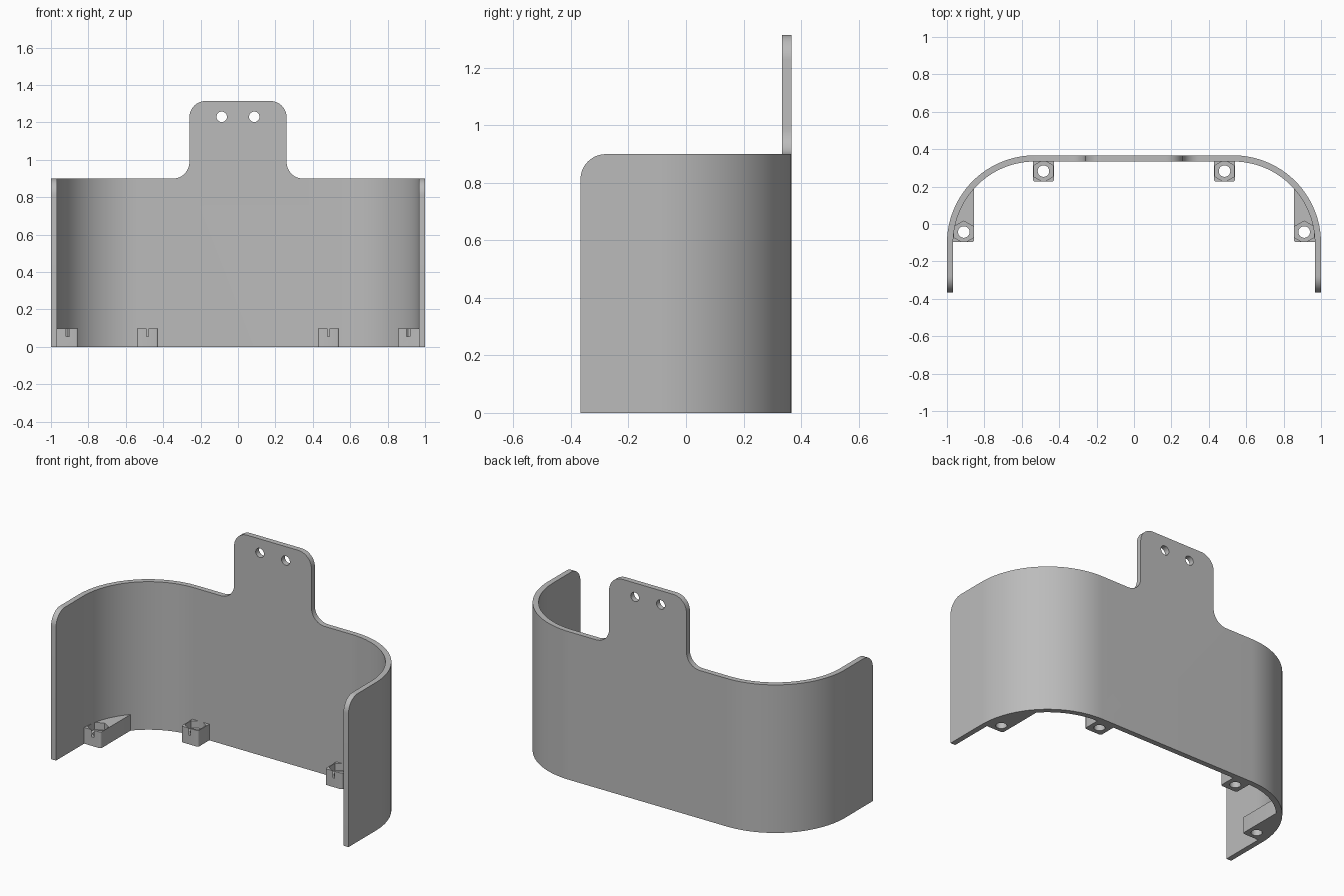
import bpy, bmesh
from math import sin, cos, pi, acos
from mathutils import Vector

if "Cube" in bpy.data.objects:
    bpy.data.objects.remove(bpy.data.objects["Cube"])

COLOR = (0.5, 0.5, 0.5, 1)
grey = bpy.data.materials.new("grey plastic")
grey.use_nodes = True
grey.diffuse_color = COLOR
grey.node_tree.nodes["Principled BSDF"].inputs["Base Color"].default_value = COLOR

HALF_Y, WALL, HEIGHT, TOP = 0.367, 0.033, 0.9, 1.315
RADIUS = 0.47
CX, CY = 1 - RADIUS, HALF_Y - RADIUS      # centre of the big rear bends


def arc(cx, cy, r, a0, a1, n):
    steps = [a0 + (a1 - a0) * i / n for i in range(n + 1)]
    return [(cx + r * cos(a), cy + r * sin(a)) for a in steps]


def mirrored(points):
    """Close a right-hand half outline with its reflection."""
    return points + [(-x, y) for x, y in reversed(points)]


def prism(name, outline, lo, hi, axis="z"):
    """Extrude a 2D outline along the given axis."""
    place = {"x": lambda p: (lo, p[0], p[1]),
             "y": lambda p: (p[0], lo, p[1]),
             "z": lambda p: (p[0], p[1], lo)}[axis]
    bm = bmesh.new()
    face = bm.faces.new([bm.verts.new(place(p)) for p in outline])
    new = bmesh.ops.extrude_face_region(bm, geom=[face])["geom"]
    move = Vector([hi - lo if a == axis else 0 for a in "xyz"])
    bmesh.ops.translate(bm, vec=move, verts=[v for v in new if isinstance(v, bmesh.types.BMVert)])
    bmesh.ops.recalc_face_normals(bm, faces=bm.faces)
    mesh = bpy.data.meshes.new(name)
    bm.to_mesh(mesh)
    bm.free()
    mesh.materials.append(grey)
    obj = bpy.data.objects.new(name, mesh)
    bpy.context.scene.collection.objects.link(obj)
    return obj


def carve(obj, cutters):
    """Apply (operation, cutter) pairs, then discard the cutters."""
    for operation, cutter in cutters:
        mod = obj.modifiers.new("cut", "BOOLEAN")
        mod.operation, mod.object, mod.solver = operation, cutter, "EXACT"
    graph = bpy.context.evaluated_depsgraph_get()
    mesh = bpy.data.meshes.new_from_object(obj.evaluated_get(graph))
    obj.modifiers.clear()
    obj.data = mesh
    for _, cutter in cutters:
        bpy.data.objects.remove(cutter)
    bpy.ops.object.select_all(action="DESELECT")
    obj.select_set(True)
    bpy.context.view_layer.objects.active = obj
    bpy.ops.object.shade_smooth_by_angle(angle=pi / 6)


# Curved wall: U-shaped plan, trimmed by a front and a side silhouette
outer = [(1, -0.5)] + arc(CX, CY, RADIUS, 0, pi / 2, 32)
inner = [(1 - WALL, -0.5)] + arc(CX, CY, RADIUS - WALL, 0, pi / 2, 32)
plan = mirrored(outer) + list(reversed(mirrored(inner)))
wall = prism("curved_wall", plan, 0, 1.5)

TAB, R = 0.26, 0.088
front_shape = mirrored([(1.2, -0.1), (1.2, HEIGHT)]
                       + arc(TAB + R, HEIGHT + R, R, -pi / 2, -pi, 12)
                       + arc(TAB - R, TOP - R, R, 0, pi / 2, 12))
side_shape = (arc(-HALF_Y + R, HEIGHT - R, R, pi, pi / 2, 12)
              + [(-0.2, 1.6), (0.6, 1.6), (0.6, -0.1), (-HALF_Y, -0.1)])
cuts = [("INTERSECT", prism("front_cutter", front_shape, -1, 1, "y")),
        ("INTERSECT", prism("side_cutter", side_shape, -1.2, 1.2, "x"))]

# Two hanging holes in the tab
for s in (-1, 1):
    hole = arc(s * 0.087, 1.23, 0.028, 0, 2 * pi, 24)[:-1]
    cuts.append(("DIFFERENCE", prism("hole_cutter", hole, 0, 1, "y")))
carve(wall, cuts)

# Screw bosses with hexagonal nut pockets that break through the front face
BOSS, FLOOR, C = 0.098, 0.055, 0.012
SEAT = RADIUS - WALL + 0.003              # boss backs sink slightly into the wall
rear = (arc(0.427 + C, 0.227 + C, C, pi, 1.5 * pi, 4)
        + arc(0.541 - C, 0.227 + C, C, 1.5 * pi, 2 * pi, 4)
        + [(0.541, CY + SEAT), (0.427, CY + SEAT)])
end = (arc(0.855 + C, -0.097 + C, C, pi, 1.5 * pi, 4)
       + [(CX + SEAT, -0.097)]
       + arc(CX, CY, SEAT, 0.02, acos((0.855 - CX) / SEAT), 16))

for s, side in ((1, "left"), (-1, "right")):
    for kind, outline, x, y in (("rear", rear, 0.484, 0.283), ("end", end, 0.91, -0.043)):
        boss = prism(f"{side}_{kind}_boss", [(s * px, py) for px, py in outline], 0, BOSS)
        bore = arc(s * x, y, 0.031, 0, 2 * pi, 24)[:-1]
        pocket = arc(s * x, y, 0.059, pi / 6, 2 * pi + pi / 6, 6)[:-1]
        carve(boss, [("DIFFERENCE", prism("bore_cutter", bore, -0.1, 0.2)),
                     ("DIFFERENCE", prism("pocket_cutter", pocket, FLOOR, 0.2))])
